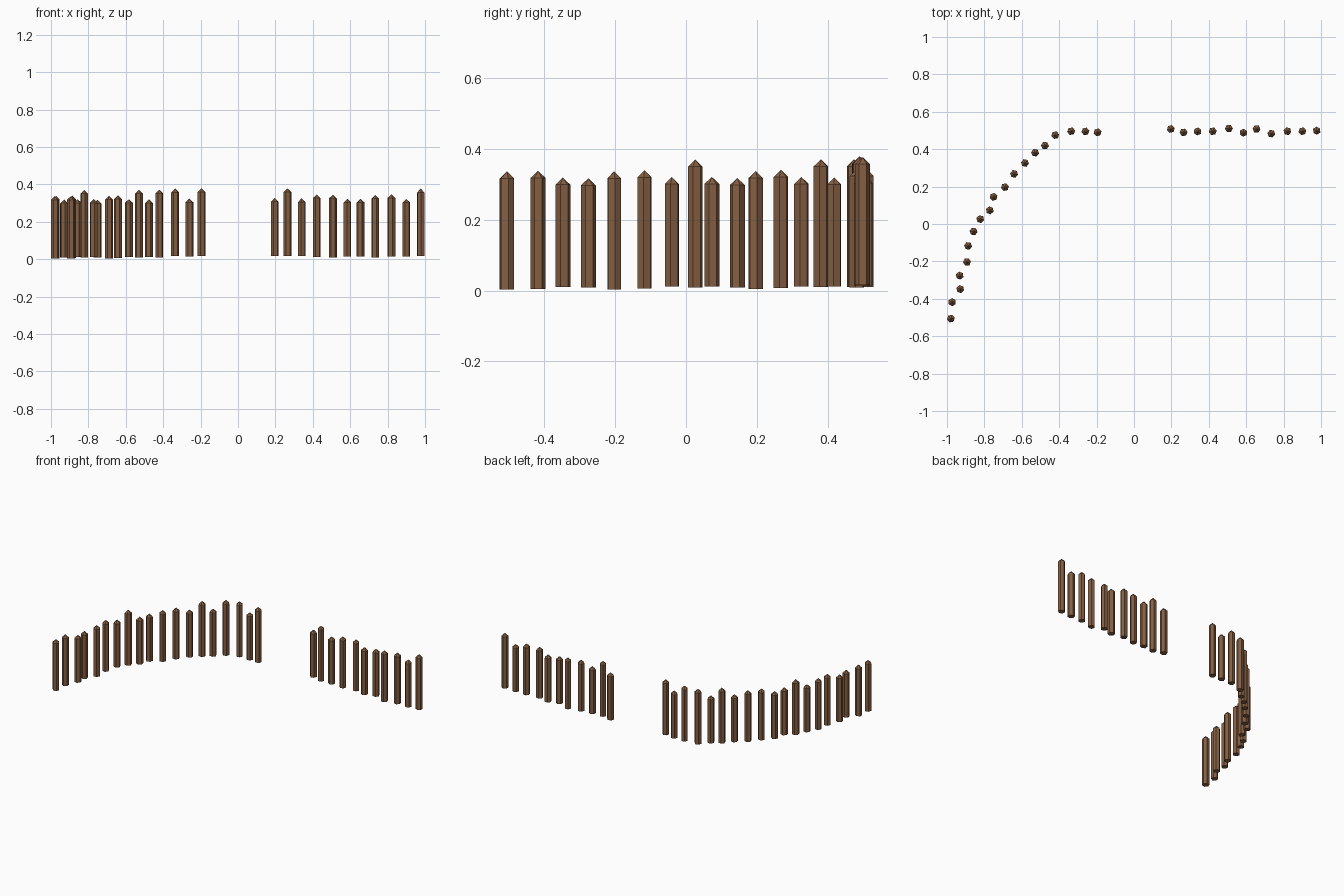
import bpy, bmesh, math, random

if "Cube" in bpy.data.objects:
    bpy.data.objects.remove(bpy.data.objects["Cube"])

random.seed(4)

wood = bpy.data.materials.new("brown wood")
wood.diffuse_color = (0.235, 0.115, 0.056, 1)
wood.use_nodes = True
wood.node_tree.nodes["Principled BSDF"].inputs["Base Color"].default_value = wood.diffuse_color

LENGTHS = {"A": 0.334, "B": 0.309, "C": 0.361}   # three stake sizes
RADIUS, TIP = 0.0215, 0.02


def stake(name, x, y, base, kind, turn):
    """Six-sided stake with a short pointed top."""
    bm = bmesh.new()
    length = LENGTHS[kind]
    rings = []
    for z in (0, length - TIP):
        rings.append([bm.verts.new((RADIUS * math.cos(turn + i * math.pi / 3),
                                    RADIUS * math.sin(turn + i * math.pi / 3), z))
                      for i in range(6)])
    tip = bm.verts.new((0, 0, length))
    low, high = rings
    bm.faces.new(low[::-1])
    for i in range(6):
        j = (i + 1) % 6
        bm.faces.new((low[i], low[j], high[j], high[i]))
        bm.faces.new((high[i], high[j], tip))
    mesh = bpy.data.meshes.new(name)
    bm.to_mesh(mesh)
    bm.free()
    mesh.materials.append(wood)
    ob = bpy.data.objects.new(name, mesh)
    ob.location = (x, y, base)
    bpy.context.collection.objects.link(ob)


# straight run right of the gateway: x, y, base height
straight = [(.197, .508, .018), (.265, .49, .017), (.34, .495, .016), (.421, .496, .012),
            (.507, .511, .01), (.585, .488, .014), (.655, .508, .014), (.734, .483, .009),
            (.82, .496, .013), (.9, .496, .013), (.977, .499, .016)]
# curved run left of the gateway
curved = [(-.195, .49, .018), (-.26, .495, .015), (-.336, .496, .016), (-.421, .475, .01),
          (-.476, .419, .011), (-.529, .381, .01), (-.583, .326, .012), (-.641, .268, .007),
          (-.69, .197, .004), (-.751, .145, .009), (-.771, .073, .012), (-.822, .026, .009),
          (-.858, -.04, .012), (-.887, -.117, .006), (-.893, -.203, .003),
          (-.932, -.276, .008), (-.929, -.348, .01), (-.972, -.418, .004), (-.979, -.506, .003)]

for label, run, kinds in (("right_stake", straight, "BCBAABBAABC"),
                          ("left_stake", curved, "CBCCBCBAABBCBAABBAA")):
    for n, ((x, y, base), kind) in enumerate(zip(run, kinds)):
        stake(f"{label}_{n + 1}", x, y, base, kind, random.uniform(0, math.pi / 3))
